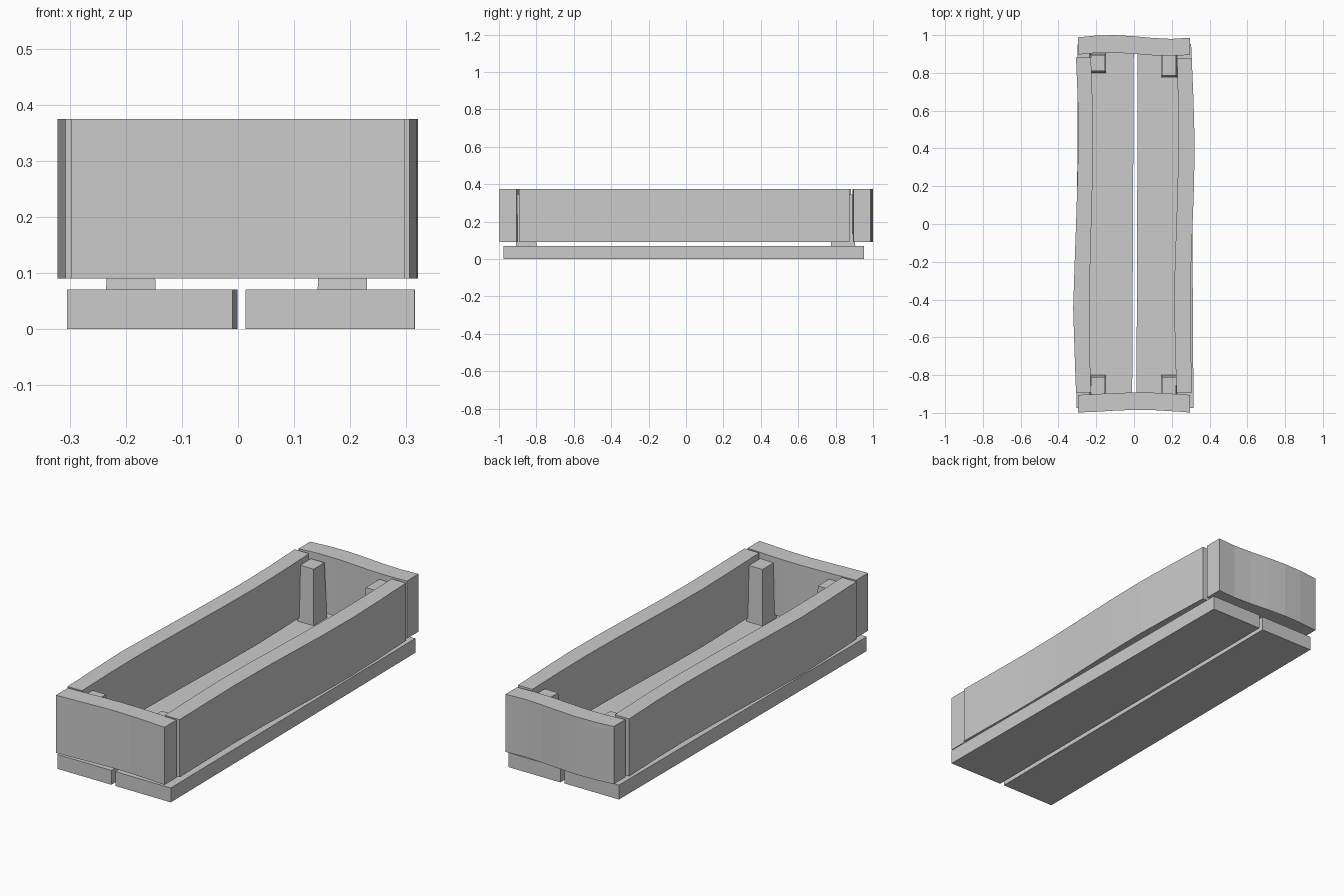
import bpy
import bmesh
from mathutils import Vector

if "Cube" in bpy.data.objects:
    bpy.data.objects.remove(bpy.data.objects["Cube"])

wood = bpy.data.materials.new("plain_grey")
wood.use_nodes = True
wood.diffuse_color = (0.6, 0.6, 0.6, 1)
wood.node_tree.nodes["Principled BSDF"].inputs["Base Color"].default_value = (0.6, 0.6, 0.6, 1)


def finish(name, bm):
    bmesh.ops.recalc_face_normals(bm, faces=bm.faces)
    mesh = bpy.data.meshes.new(name)
    bm.to_mesh(mesh)
    bm.free()
    mesh.materials.append(wood)
    obj = bpy.data.objects.new(name, mesh)
    bpy.context.collection.objects.link(obj)
    return obj


def loft(name, rings):
    """Skin a row of four-cornered rings and cap both ends."""
    bm = bmesh.new()
    rows = [[bm.verts.new(p) for p in ring] for ring in rings]
    for a, b in zip(rows, rows[1:]):
        for i in range(4):
            j = (i + 1) % 4
            bm.faces.new((a[i], a[j], b[j], b[i]))
    bm.faces.new(rows[0])
    bm.faces.new(rows[-1])
    return finish(name, bm)


def board(name, start, end, z0, z1, side_a, side_b, along_y=True):
    """Warped board: side_a and side_b are its edges, evenly spaced along it."""
    rings = []
    last = len(side_a) - 1
    for i, (a, b) in enumerate(zip(side_a, side_b)):
        t = start + (end - start) * i / last
        ring = [(a, z0), (b, z0), (b, z1), (a, z1)]
        rings.append([Vector((s, t, z) if along_y else (t, s, z)) for s, z in ring])
    return loft(name, rings)


def post(name, x0, x1, y0, y1, slim_x, slim_y):
    """Corner post, tapering towards the top."""
    def ring(z, dx, dy):
        return [(x0 + dx, y0 + dy, z), (x1 - dx, y0 + dy, z),
                (x1 - dx, y1 - dy, z), (x0 + dx, y1 - dy, z)]
    return loft(name, [ring(0.07, 0, 0), ring(0.345, slim_x, slim_y)])


# Floor planks
board("right_floor_plank", -0.975, 0.95, 0, 0.071, [-0.305, -0.298], [-0.01, -0.001])
board("left_floor_plank", -0.975, 0.952, 0, 0.071, [0.013, 0.02], [0.315, 0.303])

# Warped long side boards
board("right_side_board", -0.893, 0.882, 0.09, 0.375,
      [-0.307, -0.315, -0.322, -0.315, -0.307, -0.3, -0.295, -0.298, -0.307],
      [-0.228, -0.234, -0.236, -0.232, -0.226, -0.22, -0.216, -0.22, -0.228])
board("left_side_board", -0.893, 0.875, 0.09, 0.375,
      [0.225, 0.218, 0.213, 0.216, 0.224, 0.231, 0.235, 0.233, 0.228],
      [0.306, 0.302, 0.299, 0.302, 0.31, 0.318, 0.321, 0.315, 0.306])

# Warped end boards
board("front_end_board", -0.297, 0.297, 0.09, 0.375,
      [-0.998, -0.994, -0.988, -0.984, -0.985, -0.991, -0.998],
      [-0.905, -0.9, -0.895, -0.892, -0.893, -0.898, -0.905], False)
board("back_end_board", -0.297, 0.297, 0.09, 0.375,
      [0.897, 0.906, 0.907, 0.901, 0.893, 0.89, 0.895],
      [0.988, 0.998, 1.0, 0.994, 0.985, 0.98, 0.986], False)

# Corner posts
post("front_right_post", -0.235, -0.147, -0.91, -0.8, 0.007, 0.01)
post("front_left_post", 0.142, 0.23, -0.91, -0.8, 0.007, 0.01)
post("back_right_post", -0.235, -0.147, 0.8, 0.905, 0.007, 0.01)
post("back_left_post", 0.142, 0.23, 0.775, 0.905, 0.007, 0.01)
